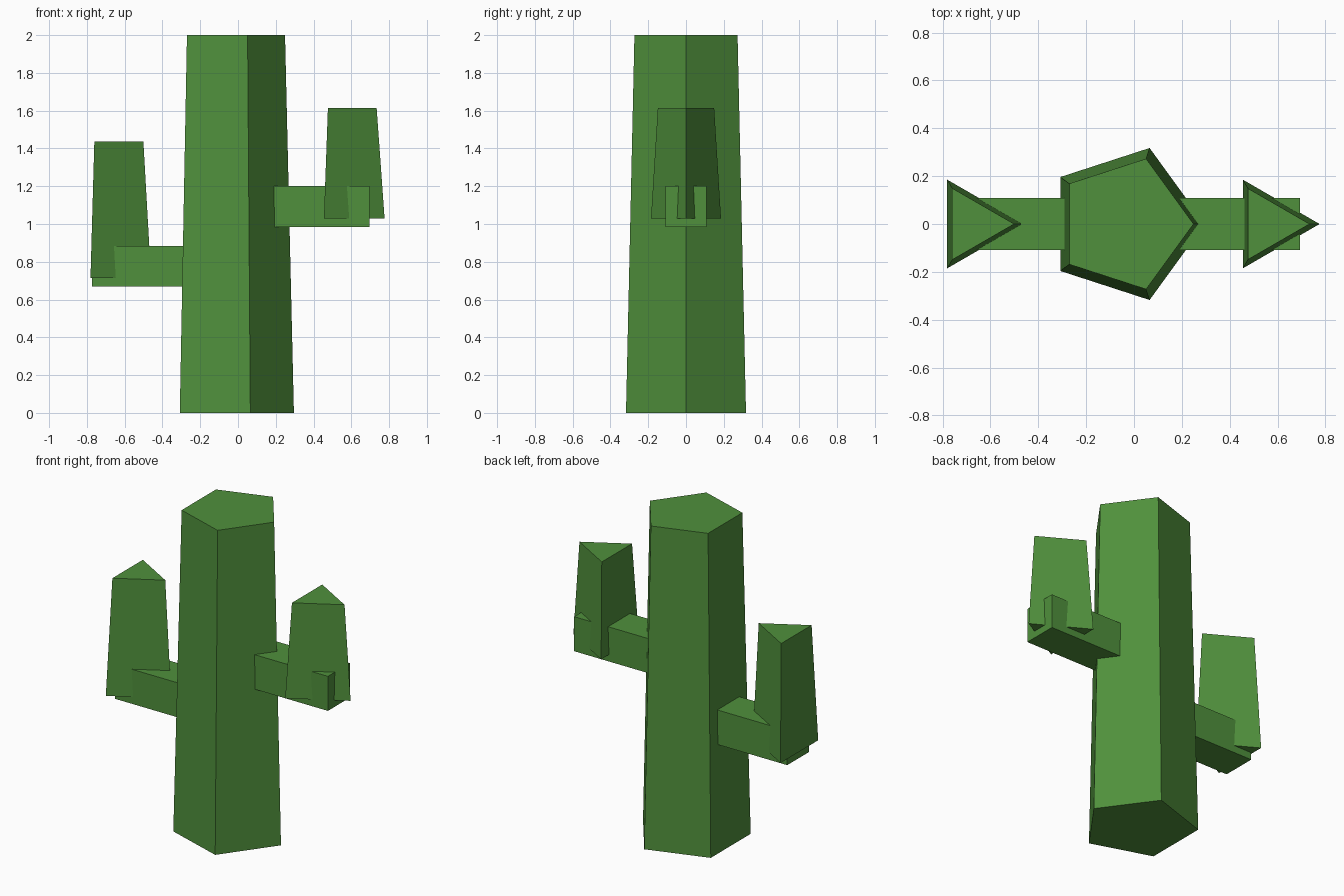
import bpy
import bmesh
from math import cos, sin, tau
from mathutils import Matrix, Vector

default_cube = bpy.data.objects.get("Cube")
if default_cube:
    bpy.data.objects.remove(default_cube, do_unlink=True)

# Single flat colour
green = bpy.data.materials.new("cactus_green")
green.use_nodes = True
colour = (0.08, 0.28, 0.045, 1)
green.diffuse_color = colour
bsdf = next(n for n in green.node_tree.nodes if n.type == "BSDF_PRINCIPLED")
bsdf.inputs["Base Color"].default_value = colour
bsdf.inputs["Roughness"].default_value = 0.9


def finish(name, bm):
    bmesh.ops.recalc_face_normals(bm, faces=bm.faces[:])
    mesh = bpy.data.meshes.new(name)
    bm.to_mesh(mesh)
    bm.free()
    mesh.materials.append(green)
    obj = bpy.data.objects.new(name, mesh)
    bpy.context.collection.objects.link(obj)
    return obj


def tapered_prism(name, sides, x, z0, z1, r0, r1):
    """Upright tapered prism with one corner pointing to +x."""
    bm = bmesh.new()
    rings = []
    for z, r in ((z0, r0), (z1, r1)):
        rings.append([bm.verts.new((x + r * cos(tau * i / sides),
                                    r * sin(tau * i / sides), z))
                      for i in range(sides)])
    low, high = rings
    bm.faces.new(low[::-1])
    bm.faces.new(high)
    for i in range(sides):
        j = (i + 1) % sides
        bm.faces.new((low[i], low[j], high[j], high[i]))
    return finish(name, bm)


def box(name, low, high):
    low, high = Vector(low), Vector(high)
    bm = bmesh.new()
    bmesh.ops.create_cube(bm, size=1, matrix=Matrix.Translation((low + high) / 2)
                          @ Matrix.Diagonal((*(high - low), 1)))
    return finish(name, bm)


# Five-sided trunk
tapered_prism("trunk", 5, -0.038, 0, 2, 0.334, 0.287)

# Horizontal arms, rooted inside the trunk
box("left_arm", (0, -0.108, 0.985), (0.695, 0.108, 1.2))
box("right_arm", (-0.773, -0.108, 0.668), (-0.08, 0.108, 0.883))

# Three-sided upright branches
tapered_prism("left_branch", 3, 0.562, 1.028, 1.615, 0.214, 0.172)
tapered_prism("right_branch", 3, -0.674, 0.713, 1.438, 0.214, 0.173)
